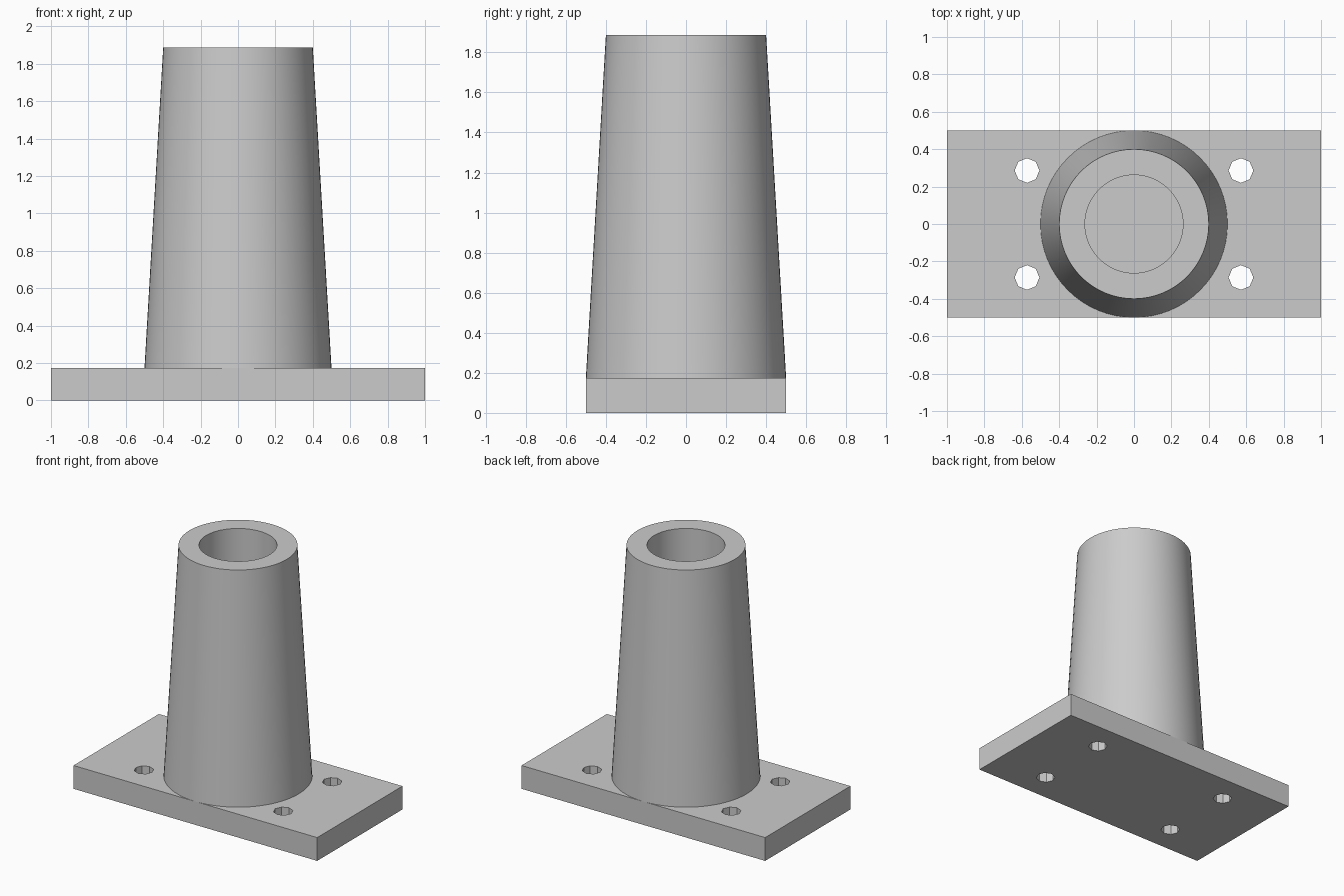
import bpy, bmesh, math

if "Cube" in bpy.data.objects:
    bpy.data.objects.remove(bpy.data.objects["Cube"])

PLATE_TOP, TOWER_TOP = 0.173, 1.886
SEGMENTS = 64

grey = bpy.data.materials.new("light_grey")
grey.diffuse_color = (0.6, 0.6, 0.6, 1)
grey.use_nodes = True
grey.node_tree.nodes["Principled BSDF"].inputs["Base Color"].default_value = grey.diffuse_color


def finish(name, bm):
    """Turn a bmesh into a named grey object."""
    bmesh.ops.recalc_face_normals(bm, faces=bm.faces)
    mesh = bpy.data.meshes.new(name)
    bm.to_mesh(mesh)
    bm.free()
    obj = bpy.data.objects.new(name, mesh)
    bpy.context.collection.objects.link(obj)
    mesh.materials.append(grey)
    return obj


# Rectangular base plate
bm = bmesh.new()
bmesh.ops.create_cube(bm, size=1)
for v in bm.verts:
    v.co = (v.co.x * 2, v.co.y, (v.co.z + 0.5) * PLATE_TOP)
plate = finish("base_plate", bm)

# Four octagonal bolt holes cut through the plate
bm = bmesh.new()
for sx in (-1, 1):
    for sy in (-1, 1):
        made = bmesh.ops.create_cone(bm, cap_ends=True, segments=8,
                                     radius1=0.066, radius2=0.066, depth=0.6)
        bmesh.ops.translate(bm, verts=made["verts"],
                            vec=(sx * 0.572, sy * 0.286, PLATE_TOP / 2))
cutter = finish("bolt_hole_cutter", bm)
cutter.hide_render = True
cutter.hide_set(True)
cut = plate.modifiers.new("bolt_holes", "BOOLEAN")
cut.operation = "DIFFERENCE"
cut.solver = "EXACT"
cut.object = cutter

# Tapered tower with a straight bore; the plate closes the bore's floor
bm = bmesh.new()
profile = [(0.5, PLATE_TOP), (0.4, TOWER_TOP), (0.262, TOWER_TOP), (0.262, PLATE_TOP)]
rings = []
for r, z in profile:
    rings.append([bm.verts.new((r * math.cos(a), r * math.sin(a), z))
                  for a in (2 * math.pi * i / SEGMENTS for i in range(SEGMENTS))])
for low, high in zip(rings, rings[1:] + rings[:1]):
    for i in range(SEGMENTS):
        j = (i + 1) % SEGMENTS
        bm.faces.new((low[i], low[j], high[j], high[i]))
tower = finish("tapered_tower", bm)

# Smooth the round walls, keep the rims sharp
bpy.ops.object.select_all(action="DESELECT")
tower.select_set(True)
bpy.context.view_layer.objects.active = tower
bpy.ops.object.shade_smooth_by_angle(angle=math.radians(30))
